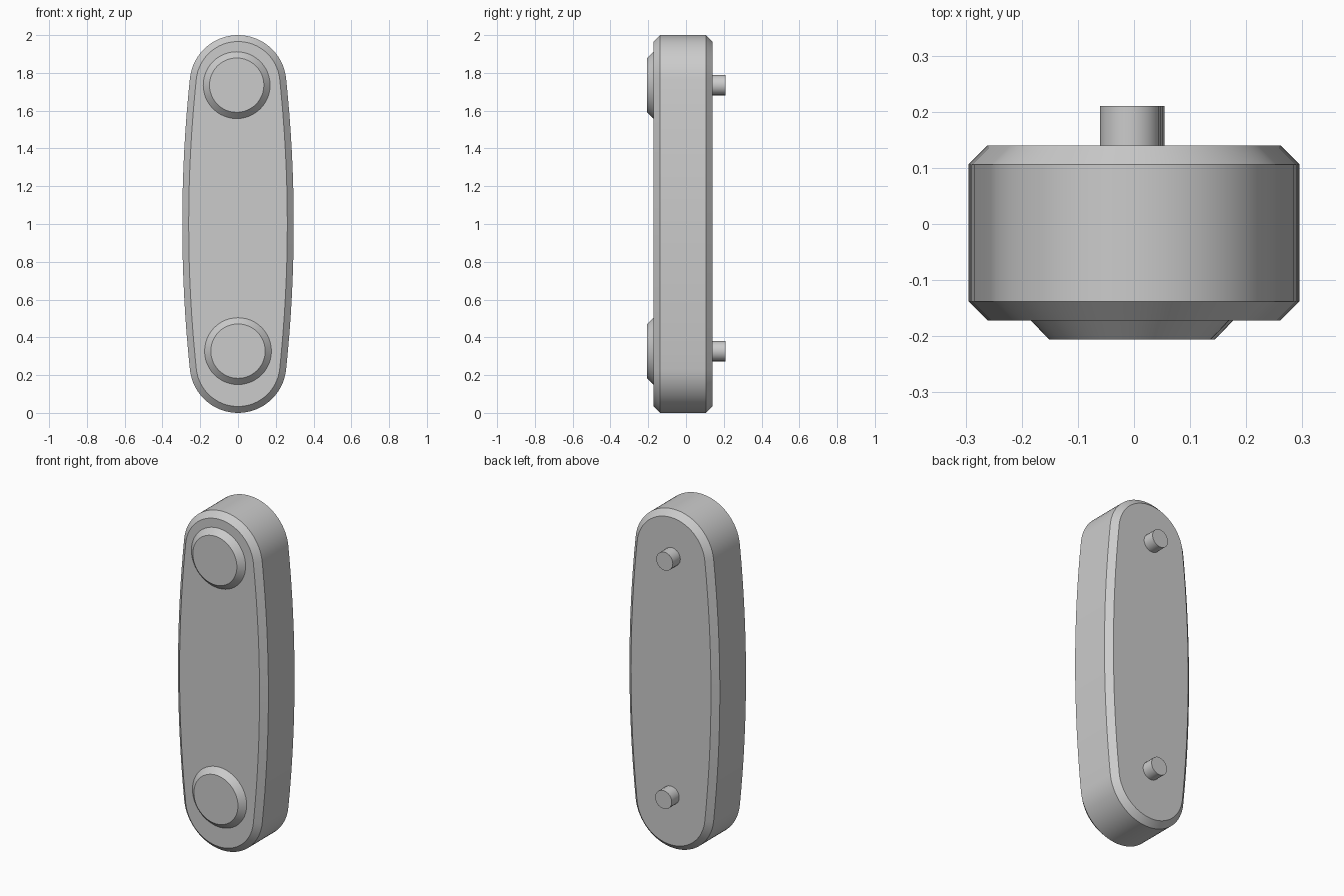
import bpy, bmesh, math

cube = bpy.data.objects.get("Cube")
if cube:
    bpy.data.objects.remove(cube, do_unlink=True)

grey = bpy.data.materials.new("plain_grey")
grey.use_nodes = True
colour = (0.6, 0.6, 0.6, 1)
grey.diffuse_color = colour
grey.node_tree.nodes["Principled BSDF"].inputs["Base Color"].default_value = colour


def arc(cx, cz, r, start, end, steps):
    """Points along an arc in the XZ plane, end point left out."""
    angles = [start + (end - start) * i / steps for i in range(steps)]
    return [(cx + r * math.cos(a), cz + r * math.sin(a)) for a in angles]


def circle(cx, cz, r, steps):
    return arc(cx, cz, r, 0, 2 * math.pi, steps)


def loft(name, sections):
    """Skin (y, outline) sections into a capped solid."""
    bm = bmesh.new()
    rings = [[bm.verts.new((x, y, z)) for x, z in pts] for y, pts in sections]
    for a, b in zip(rings, rings[1:]):
        for i in range(len(a)):
            j = (i + 1) % len(a)
            bm.faces.new((a[i], a[j], b[j], b[i]))
    bm.faces.new(rings[0])
    bm.faces.new(rings[-1])
    bmesh.ops.recalc_face_normals(bm, faces=bm.faces)
    mesh = bpy.data.meshes.new(name)
    bm.to_mesh(mesh)
    bm.free()
    mesh.materials.append(grey)
    obj = bpy.data.objects.new(name, mesh)
    bpy.context.collection.objects.link(obj)
    bpy.ops.object.select_all(action='DESELECT')
    obj.select_set(True)
    bpy.context.view_layer.objects.active = obj
    bpy.ops.object.shade_smooth_by_angle(angle=math.radians(30))


# Body outline: round ends joined by shallow tangent side arcs
END_R, HALF_WIDTH = 0.256, 0.295
END_Z = 1 - END_R
SIDE_R = (END_Z ** 2 / (HALF_WIDTH - END_R) + HALF_WIDTH + END_R) / 2
TILT = math.asin(END_Z / (SIDE_R - END_R))
SIDE_X = SIDE_R - HALF_WIDTH


def outline(inset):
    r, big, pi = END_R - inset, SIDE_R - inset, math.pi
    return (arc(-SIDE_X, 1, big, -TILT, TILT, 16)
            + arc(0, 1 + END_Z, r, TILT, pi - TILT, 32)
            + arc(SIDE_X, 1, big, pi - TILT, pi + TILT, 16)
            + arc(0, 1 - END_Z, r, pi + TILT, 2 * pi - TILT, 32))


# Chamfered body
FRONT, BACK, CHAMFER = -0.172, 0.14, 0.034
loft("body", [(FRONT, outline(CHAMFER)), (FRONT + CHAMFER, outline(0)),
              (BACK - CHAMFER, outline(0)), (BACK, outline(CHAMFER))])

# Chamfered front discs and rear pins, one pair at each end
for end, x, z in (("upper", -0.007, 1.735), ("lower", 0, 0.327)):
    loft(end + "_disc", [(FRONT - CHAMFER, circle(x, z, 0.144, 48)),
                         (FRONT, circle(x, z, 0.177, 48))])
    loft(end + "_pin", [(BACK, circle(x, z, 0.054, 20)),
                        (0.21, circle(x, z, 0.054, 20))])
